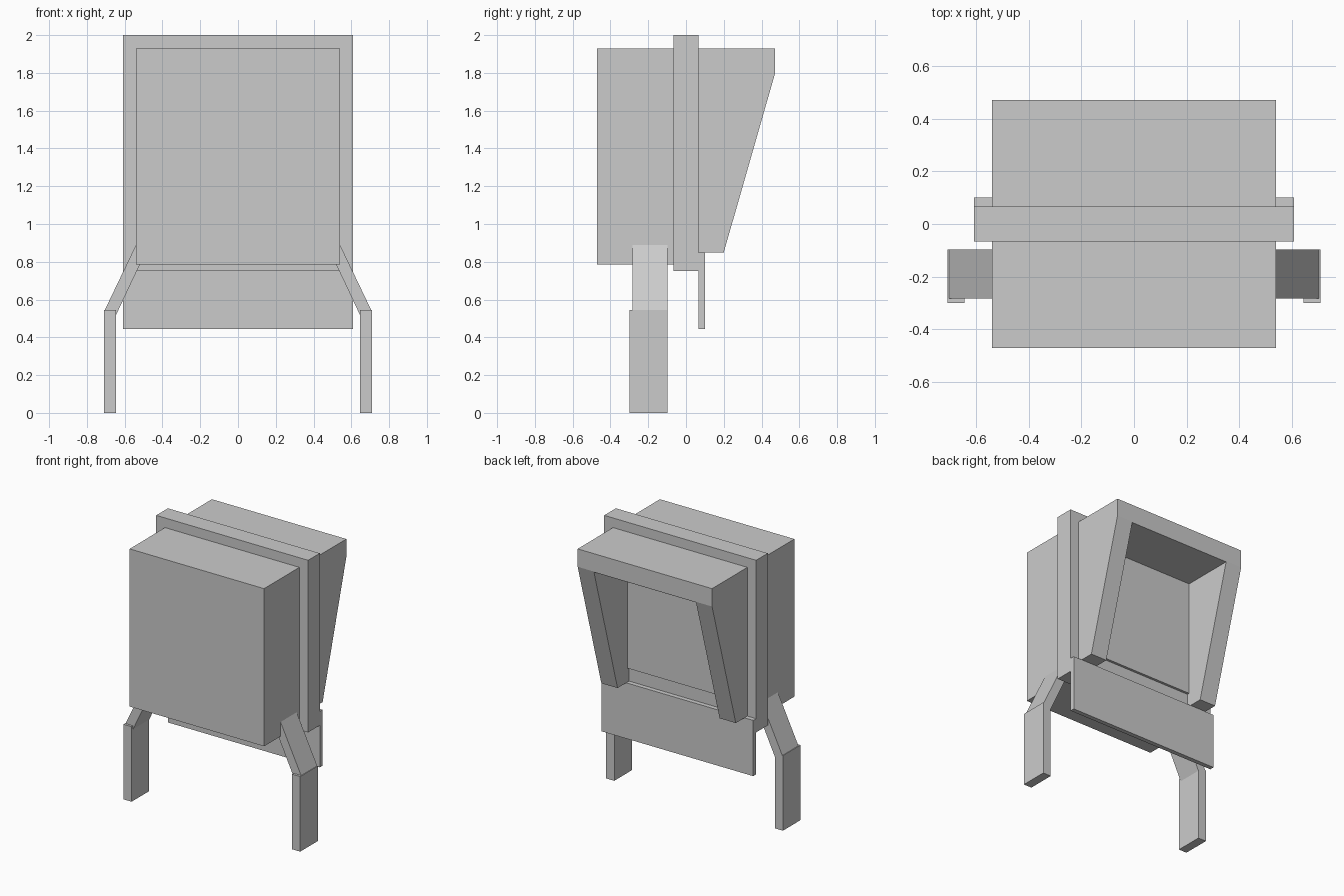
import bpy
import bmesh
from mathutils import Vector

if "Cube" in bpy.data.objects:
    bpy.data.objects.remove(bpy.data.objects["Cube"])


def prism(name, points, axis, lo, hi):
    """Extrude a flat profile along x (points are y,z) or y (points are x,z)."""
    def place(p, d):
        return Vector((d, p[0], p[1])) if axis == 'x' else Vector((p[0], d, p[1]))
    bm = bmesh.new()
    face = bm.faces.new([bm.verts.new(place(p, lo)) for p in points])
    ext = bmesh.ops.extrude_face_region(bm, geom=[face])
    verts = [g for g in ext["geom"] if isinstance(g, bmesh.types.BMVert)]
    bmesh.ops.translate(bm, verts=verts, vec=place((0, 0), hi - lo))
    bmesh.ops.recalc_face_normals(bm, faces=bm.faces[:])
    mesh = bpy.data.meshes.new(name)
    bm.to_mesh(mesh)
    bm.free()
    obj = bpy.data.objects.new(name, mesh)
    bpy.context.collection.objects.link(obj)
    return obj


def box(name, x0, x1, y0, y1, z0, z1):
    return prism(name, [(x0, z0), (x1, z0), (x1, z1), (x0, z1)], 'y', y0, y1)


# Main body: front case, wider middle slab, hanging rear apron
box("front_case", -0.54, 0.54, -0.472, -0.067, 0.785, 1.93)
box("middle_slab", -0.61, 0.61, -0.067, 0.067, 0.75, 2.0)
box("rear_apron", -0.61, 0.61, 0.067, 0.1, 0.445, 0.85)

# Rear hood: sloped profile, hollowed out and open at back and bottom
hood = prism("rear_hood", [(0.067, 0.85), (0.2, 0.85), (0.472, 1.8),
                           (0.472, 1.93), (0.067, 1.93)], 'x', -0.54, 0.54)
cutter = box("hood_cutter", -0.41, 0.41, 0.0, 0.6, 0.7, 1.795)
cutter.hide_render = True
cutter.hide_set(True)
cut = hood.modifiers.new("hollow", 'BOOLEAN')
cut.operation = 'DIFFERENCE'
cut.solver = 'EXACT'
cut.object = cutter

# Panel set inside the hood
box("hood_panel", -0.41, 0.41, 0.067, 0.085, 0.95, 1.797)

# Legs: upright post plus slanted brace running into the case
for side, s in (("right", 1), ("left", -1)):
    x0, x1 = sorted((0.645 * s, 0.71 * s))
    box(side + "_leg_post", x0, x1, -0.3, -0.098, 0.0, 0.545)
    brace = [(0.705, 0.545), (0.645, 0.52), (0.50, 0.827), (0.50, 0.973)]
    prism(side + "_leg_brace", [(x * s, z) for x, z in brace], 'y', -0.283, -0.098)
